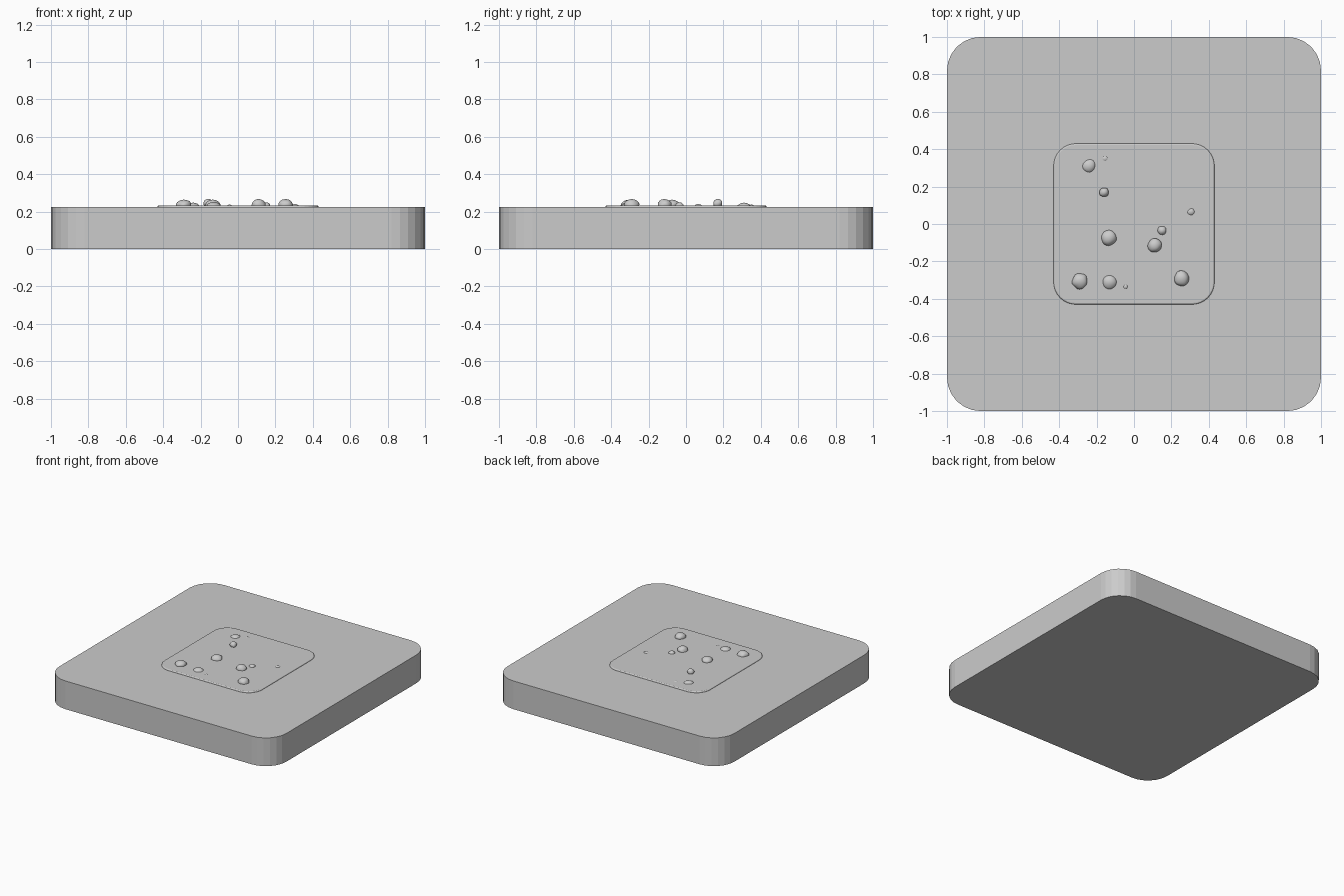
import bpy, bmesh, math, random
from mathutils import Vector, noise

if "Cube" in bpy.data.objects:
    bpy.data.objects.remove(bpy.data.objects["Cube"])

random.seed(4)


def finish(bm, name, angle=None):
    me = bpy.data.meshes.new(name)
    bmesh.ops.recalc_face_normals(bm, faces=bm.faces)
    bm.to_mesh(me)
    bm.free()
    ob = bpy.data.objects.new(name, me)
    bpy.context.collection.objects.link(ob)
    if angle is not None:
        bpy.ops.object.select_all(action='DESELECT')
        ob.select_set(True)
        bpy.context.view_layer.objects.active = ob
        bpy.ops.object.shade_smooth_by_angle(angle=math.radians(angle))
    return ob


def rounded_slab(name, half, radius, z0, z1, segments, angle=None):
    # Square outline with rounded corners, extruded upwards
    bm = bmesh.new()
    verts = []
    for q in range(4):
        mid = math.radians(45 + 90 * q)
        cx = math.copysign(half - radius, math.cos(mid))
        cy = math.copysign(half - radius, math.sin(mid))
        for i in range(segments + 1):
            a = math.pi / 2 * (q + i / segments)
            verts.append(bm.verts.new((cx + radius * math.cos(a), cy + radius * math.sin(a), z0)))
    face = bm.faces.new(verts)
    ext = bmesh.ops.extrude_face_region(bm, geom=[face])
    top = [v for v in ext['geom'] if isinstance(v, bmesh.types.BMVert)]
    bmesh.ops.translate(bm, verts=top, vec=(0, 0, z1 - z0))
    return finish(bm, name, angle)


def pebble(name, x, y, r, top):
    # Slightly lumpy ball half sunk in the patch
    bm = bmesh.new()
    bmesh.ops.create_icosphere(bm, subdivisions=3, radius=1)
    seed = Vector((random.uniform(0, 50), random.uniform(0, 50), 0))
    rz = min(r * 0.9, 0.03)
    for v in bm.verts:
        k = 1 + 0.16 * noise.noise(v.co * 1.2 + seed)
        v.co = Vector((v.co.x * r * k, v.co.y * r * k, v.co.z * rz))
        v.co += Vector((x, y, top - rz))
    return finish(bm, name, 60)


# Base tile
rounded_slab("base_tile", 1.0, 0.18, 0.0, 0.225, 6)

# Thin raised patch with a softened rim
patch = rounded_slab("raised_patch", 0.43, 0.12, 0.20, 0.234, 8)
bevel = patch.modifiers.new("rim", 'BEVEL')
bevel.width = 0.008
bevel.segments = 3
bevel.limit_method = 'ANGLE'
bevel.angle_limit = math.radians(50)

# Scattered pebbles: x, y, radius, top height
pebbles = [
    (-0.24, 0.31, 0.040, 0.248), (-0.155, 0.35, 0.021, 0.238),
    (-0.16, 0.17, 0.025, 0.268), (0.305, 0.065, 0.025, 0.241),
    (0.15, -0.035, 0.024, 0.250), (0.11, -0.115, 0.038, 0.267),
    (-0.135, -0.075, 0.040, 0.264), (-0.29, -0.305, 0.041, 0.264),
    (-0.13, -0.31, 0.039, 0.252), (-0.045, -0.335, 0.015, 0.238),
    (0.255, -0.29, 0.040, 0.267),
]
for i, p in enumerate(pebbles):
    pebble(f"pebble_{i + 1}", *p)
